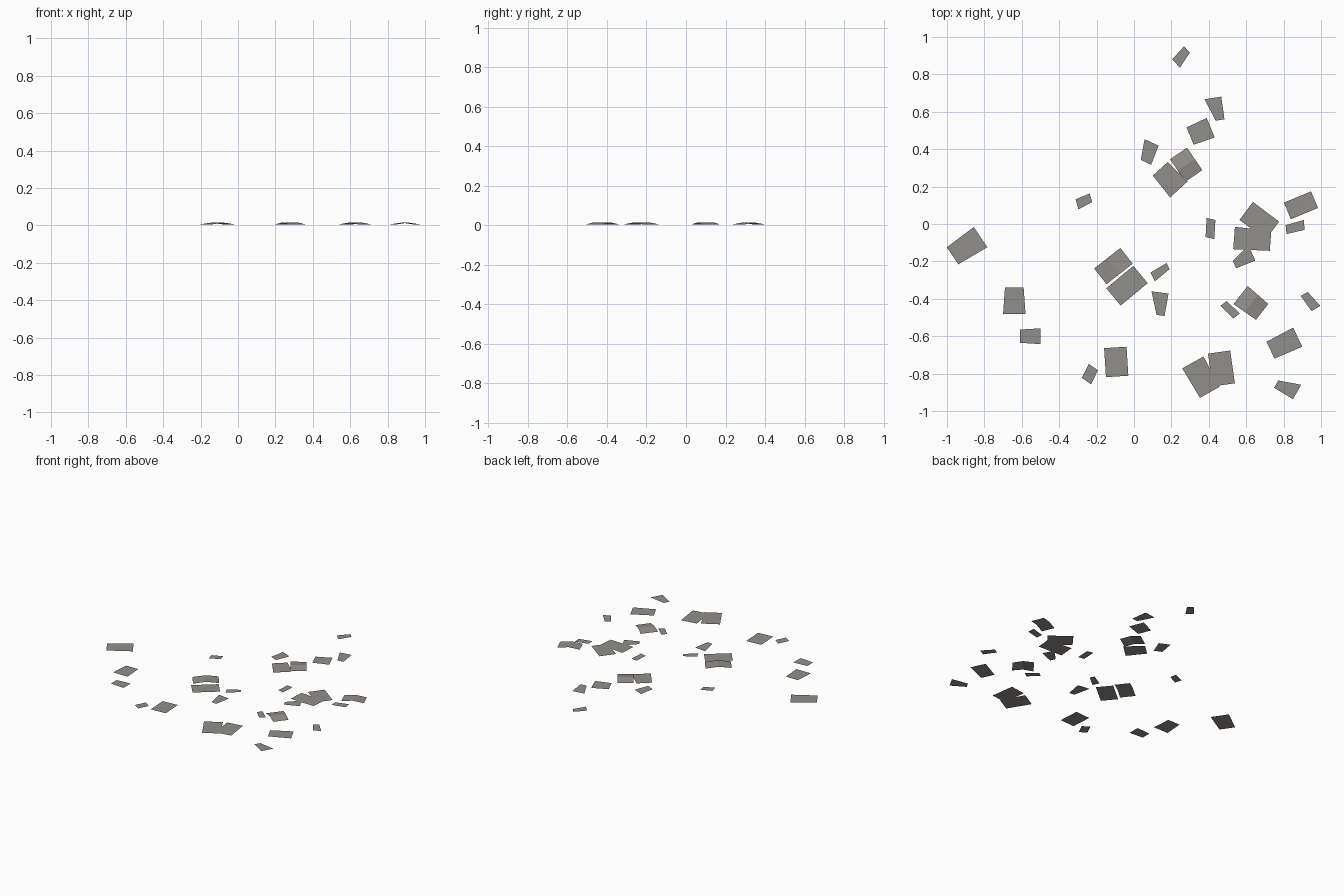
import bpy, math
from mathutils import Vector

stone = bpy.data.materials.new("warm grey stone")
stone.diffuse_color = (0.285, 0.272, 0.26, 1)


def plate(name, x1, y1, x2, y2, w1, w2, skew=0.0, ridge=0.0, lift=0.0):
    """Thin four-sided plate along a spine, with a width at each end."""
    a, b = Vector((x1, y1, lift)), Vector((x2, y2, lift))
    ang = math.atan2(y2 - y1, x2 - x1) + math.pi / 2 + math.radians(skew)
    side = Vector((math.cos(ang), math.sin(ang), 0))
    rows = [(a, w1), (b, w2)]
    if ridge:  # raised line across the middle
        rows.insert(1, ((a + b) / 2 + Vector((0, 0, ridge)), (w1 + w2) / 2))
    verts = [p + side * w * s for p, w in rows for s in (-0.5, 0.5)]
    faces = [(2 * i, 2 * i + 2, 2 * i + 3, 2 * i + 1) for i in range(len(rows) - 1)]
    me = bpy.data.meshes.new(name)
    me.from_pydata(verts, [], faces)
    me.materials.append(stone)
    ob = bpy.data.objects.new(name, me)
    bpy.context.collection.objects.link(ob)


# Large flat slabs: spine start, spine end, end widths
slabs = [
    (-.97, -.17, -.82, -.07, .11, .13),
    (-.64, -.34, -.64, -.48, .10, .12),
    (-.61, -.60, -.50, -.60, .07, .085),
    (-.11, -.39, .035, -.27, .12, .12),
    (-.10, -.66, -.09, -.815, .12, .12),
    (.315, -.74, .405, -.90, .13, .12),
    (.455, -.685, .48, -.86, .12, .12),
    (.73, -.675, .875, -.605, .10, .113),
    (.60, .07, .74, -.035, .12, .12),
    (.535, -.075, .73, -.09, .12, .107),
    (.14, .295, .24, .185, .107, .128),
    (.30, .47, .41, .515, .10, .113),
]
for i, s in enumerate(slabs):
    plate(f"flat_slab_{i + 1}", *s, lift=0.001 * (i % 2))

# Slabs with a slightly raised middle
raised = [
    (-.18, -.28, -.04, -.17, .107, .107),
    (.57, -.38, .685, -.47, .123, .107),
    (.82, .07, .965, .13, .096, .096),
    (.238, .377, .32, .257, .11, .11),
]
for i, s in enumerate(raised):
    plate(f"raised_slab_{i + 1}", *s, ridge=0.011, lift=0.004)

# Small skewed chips between the slabs
chips = [
    (-.305, .105, -.23, .14, .055, .048),
    (.094, .436, .064, .33, .083, .061),
    (.283, .933, .225, .858, .046, .061),
    (.422, .674, .46, .556, .09, .048),
    (.412, .027, .406, -.075, .048, .048),
    (.813, -.03, .91, -.005, .048, .053),
    (.537, -.217, .63, -.155, .043, .089),
    (.91, -.374, .973, -.452, .043, .055),
    (.479, -.425, .548, -.492, .042, .045),
    (.76, -.856, .872, -.898, .045, .089),
    (.10, -.283, .182, -.225, .053, .036),
    (.139, -.366, .142, -.489, .092, .043),
    (-.217, -.765, -.254, -.84, .059, .06),
]
for i, c in enumerate(chips):
    plate(f"small_chip_{i + 1}", *c, skew=-9)
